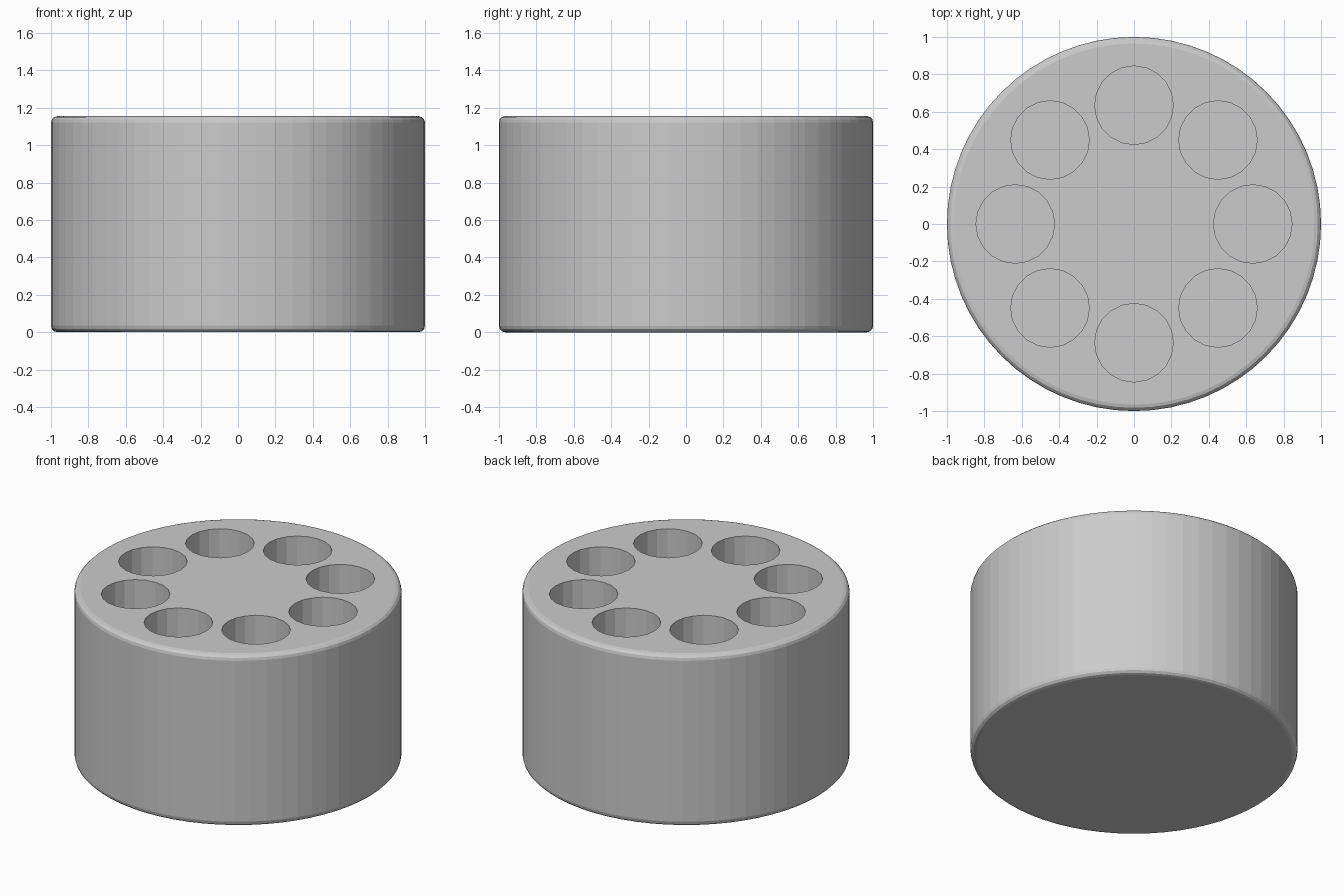
import bpy
from math import cos, sin, pi

if "Cube" in bpy.data.objects:
    bpy.data.objects.remove(bpy.data.objects["Cube"])

HEIGHT, RADIUS = 1.155, 1.0
HOLES, HOLE_RADIUS, RING_RADIUS, HOLE_DEPTH = 8, 0.21, 0.635, 0.96


def cylinder(name, radius, bottom, top, sides, x=0, y=0):
    bpy.ops.mesh.primitive_cylinder_add(vertices=sides, radius=radius, depth=top - bottom,
                                        location=(x, y, (bottom + top) / 2))
    obj = bpy.context.object
    obj.name = name
    return obj


# Solid round block with softened rims
block = cylinder("round_block", RADIUS, 0, HEIGHT, 64)
bevel = block.modifiers.new("rim_bevel", 'BEVEL')
bevel.width = 0.035
bevel.segments = 3
bevel.limit_method = 'ANGLE'
bevel.angle_limit = pi / 4

# Ring of blind holes, joined into one cutter
cutters = []
for i in range(HOLES):
    a = 2 * pi * i / HOLES
    cutters.append(cylinder("hole_cutter", HOLE_RADIUS, HEIGHT - HOLE_DEPTH, HEIGHT + 0.1, 20,
                            RING_RADIUS * cos(a), RING_RADIUS * sin(a)))
bpy.ops.object.select_all(action='DESELECT')
for c in cutters:
    c.select_set(True)
bpy.context.view_layer.objects.active = cutters[0]
bpy.ops.object.join()
cutter = bpy.context.object
cutter.hide_render = True

# Sink the holes into the block
cut = block.modifiers.new("holes", 'BOOLEAN')
cut.operation = 'DIFFERENCE'
cut.solver = 'EXACT'
cut.object = cutter
bpy.context.view_layer.objects.active = block
for name in ("rim_bevel", "holes"):
    bpy.ops.object.modifier_apply(modifier=name)
bpy.data.objects.remove(cutter, do_unlink=True)
